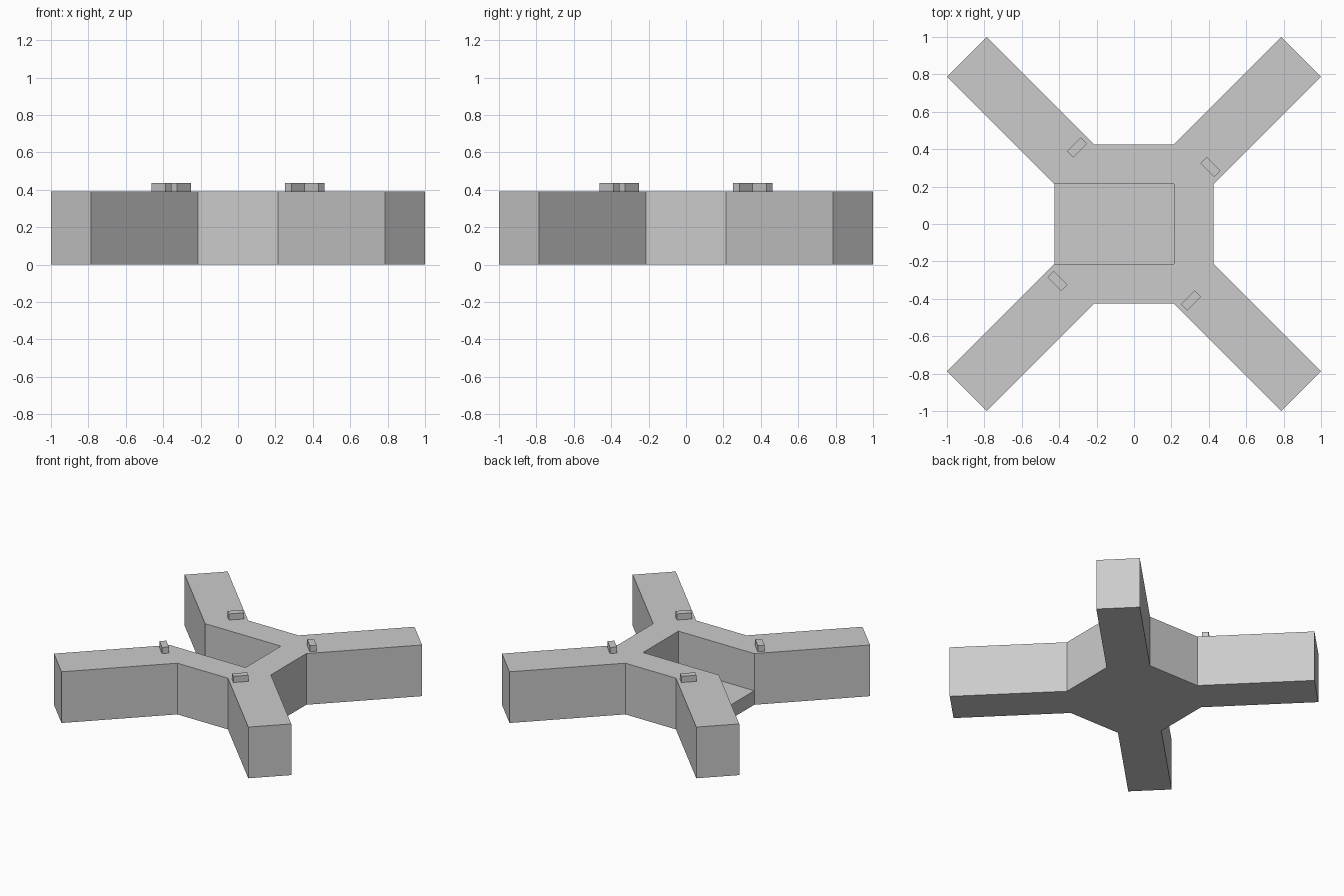
import bpy, bmesh, math
from mathutils import Matrix

if "Cube" in bpy.data.objects:
    bpy.data.objects.remove(bpy.data.objects["Cube"])

TOP, FLOOR, A, B, C = 0.39, 0.107, 0.213, 0.426, 0.787


def finish(name, bm):
    bmesh.ops.recalc_face_normals(bm, faces=bm.faces)
    mesh = bpy.data.meshes.new(name)
    bm.to_mesh(mesh)
    bm.free()
    obj = bpy.data.objects.new(name, mesh)
    bpy.context.collection.objects.link(obj)


def turn(x, y, k):
    for _ in range(k):
        x, y = -y, x
    return x, y


# Four-armed outline: one arm, repeated by quarter turns
arm = [(B, A), (1, C), (C, 1), (A, B)]
outline = [turn(x, y, k) for k in range(4) for x, y in arm]
n = len(outline)
OPEN = 7  # outline edge on the -x side where the pocket opens

# Cross body with a rectangular pocket open to the left
bm = bmesh.new()
low, mid, top = [[bm.verts.new((x, y, z)) for x, y in outline] for z in (0, FLOOR, TOP)]
for i in range(n):
    j = (i + 1) % n
    bm.faces.new((low[i], low[j], mid[j], mid[i]))
    if i != OPEN:
        bm.faces.new((mid[i], mid[j], top[j], top[i]))
bm.faces.new(low[::-1])

# Pocket floor, walls and the rim around it
inner = [[bm.verts.new((A, y, z)) for y in (A, -A)] for z in (FLOOR, TOP)]
floor = [mid[OPEN], inner[0][0], inner[0][1], mid[OPEN + 1]]
rim = [top[OPEN], inner[1][0], inner[1][1], top[OPEN + 1]]
bm.faces.new(floor)
for i in range(3):
    bm.faces.new((floor[i], floor[i + 1], rim[i + 1], rim[i]))
bm.faces.new(top[:OPEN + 1] + inner[1] + top[OPEN + 1:])
bmesh.ops.dissolve_limit(bm, angle_limit=math.radians(1),
                         verts=bm.verts[:], edges=bm.edges[:])
finish("cross_body", bm)

# Small stud on each arm, at a 45 degree angle
for k, side in enumerate(("back_right", "back_left", "front_left", "front_right")):
    x, y = turn(0.409, 0.305, k)
    bm = bmesh.new()
    bmesh.ops.create_cube(bm, size=1, matrix=(
        Matrix.Translation((x, y, TOP + 0.0235))
        @ Matrix.Rotation(math.radians(-45 + 90 * k), 4, 'Z')
        @ Matrix.Diagonal((0.105, 0.048, 0.047, 1))))
    finish("stud_" + side, bm)
